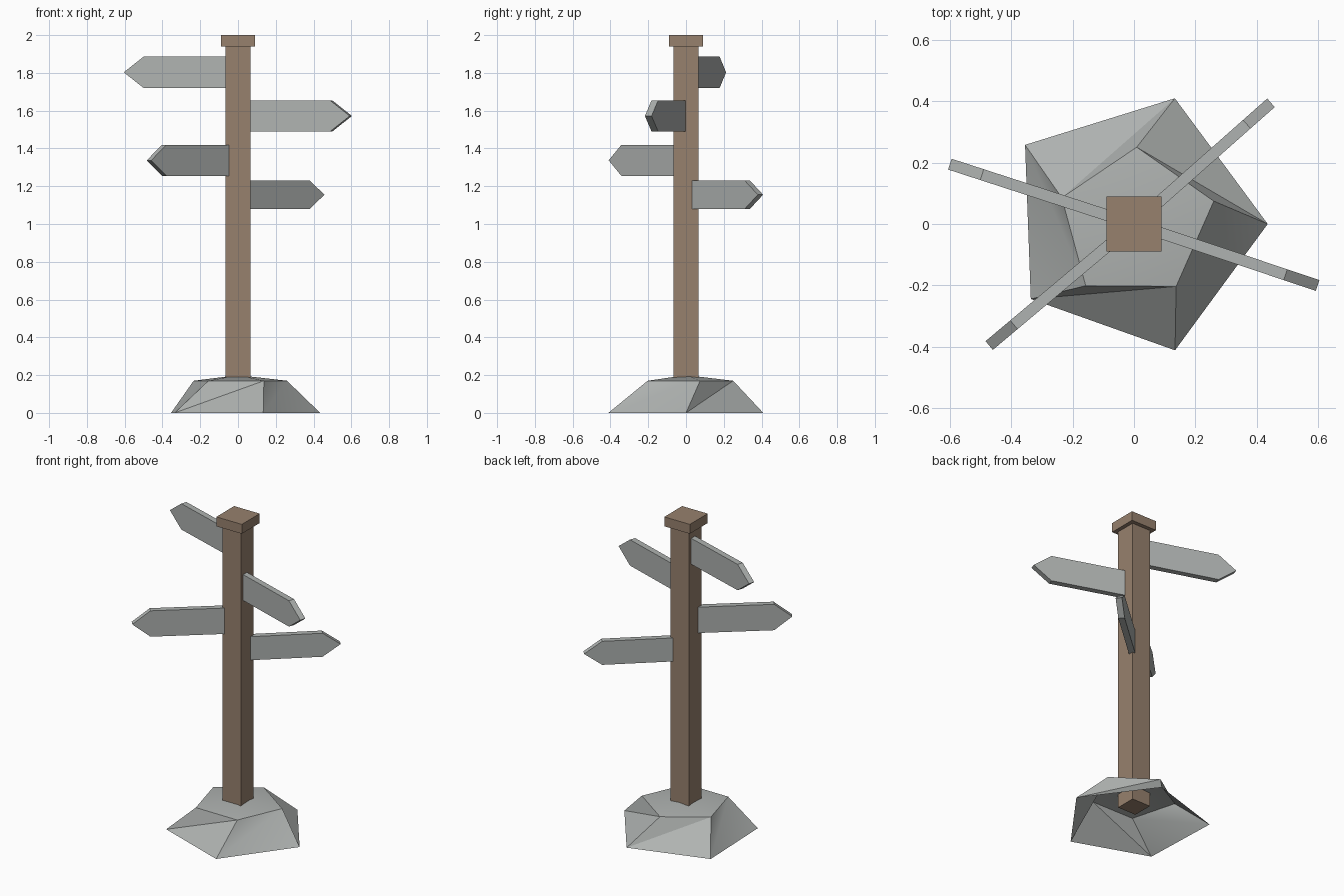
import bpy
from math import radians, cos, sin, pi
from mathutils import Matrix, Vector

cube = bpy.data.objects.get("Cube")
if cube:
    bpy.data.objects.remove(cube, do_unlink=True)


def material(name, rgb):
    mat = bpy.data.materials.new(name)
    mat.use_nodes = True
    colour = (*rgb, 1.0)
    mat.diffuse_color = colour
    bsdf = mat.node_tree.nodes["Principled BSDF"]
    bsdf.inputs["Base Color"].default_value = colour
    bsdf.inputs["Roughness"].default_value = 0.9
    return mat


wood = material("brown_wood", (0.31, 0.22, 0.155))
grey = material("light_grey", (0.43, 0.45, 0.44))


def add_object(name, verts, faces, mat):
    mesh = bpy.data.meshes.new(name)
    mesh.from_pydata(verts, [], faces)
    mesh.materials.append(mat)
    obj = bpy.data.objects.new(name, mesh)
    bpy.context.collection.objects.link(obj)
    return obj


def prism(name, outline, offset, matrix, mat):
    """Extrude a flat counter-clockwise outline along local z by offset."""
    n = len(outline)
    verts = [matrix @ Vector((u, v, w)) for w in (0, offset) for u, v in outline]
    sides = [(i, (i + 1) % n, n + (i + 1) % n, n + i) for i in range(n)]
    caps = [tuple(reversed(range(n))), tuple(range(n, 2 * n))]
    return add_object(name, verts, sides + caps, mat)


def square(h):
    return [(-h, -h), (h, -h), (h, h), (-h, h)]


# Post and its cap
prism("post", square(0.065), 1.84, Matrix.Translation((0, 0, 0.1)), wood)
prism("post_cap", square(0.09), 0.06, Matrix.Translation((0, 0, 1.94)), wood)

# Pointed sign boards: name, heading, centre height, board height, shoulder, tip
THICK = 0.037
signs = [
    ("top_right_sign", 162, 1.803, 0.165, 0.52, 0.63),
    ("upper_left_sign", -18.5, 1.572, 0.165, 0.52, 0.63),
    ("middle_right_sign", 220, 1.337, 0.165, 0.51, 0.615),
    ("lower_left_sign", 41.5, 1.155, 0.15, 0.49, 0.595),
]
for name, heading, z, height, shoulder, tip in signs:
    h = height / 2
    outline = [(0, -h), (shoulder, -h), (tip, 0), (shoulder, h), (0, h)]
    place = (Matrix.Translation((0, 0, z)) @ Matrix.Rotation(radians(heading), 4, "Z")
             @ Matrix.Rotation(pi / 2, 4, "X") @ Matrix.Translation((0, 0, -THICK / 2)))
    prism(name, outline, THICK, place, grey)

# Rock mound: open five-sided dome with a twisted shoulder ring
lower_radii = [0.435, 0.43, 0.438, 0.415, 0.432]
upper_radii = [0.27, 0.25, 0.25, 0.255, 0.245]


def ring(radii, twist, z):
    angles = [radians(72 * i + twist) for i in range(5)]
    return [(r * cos(a), r * sin(a), z) for r, a in zip(radii, angles)]


verts = ring(lower_radii, 0, 0) + ring(upper_radii, 16, 0.17) + [(0, 0, 0.2)]
faces = []
for i in range(5):
    j = (i + 1) % 5
    faces += [(i, j, 5 + j), (i, 5 + j, 5 + i), (5 + i, 5 + j, 10)]
rock = add_object("rock_base", verts, faces, grey)
bpy.ops.object.select_all(action="DESELECT")
rock.select_set(True)
bpy.context.view_layer.objects.active = rock
bpy.ops.object.shade_smooth_by_angle(angle=radians(30))
